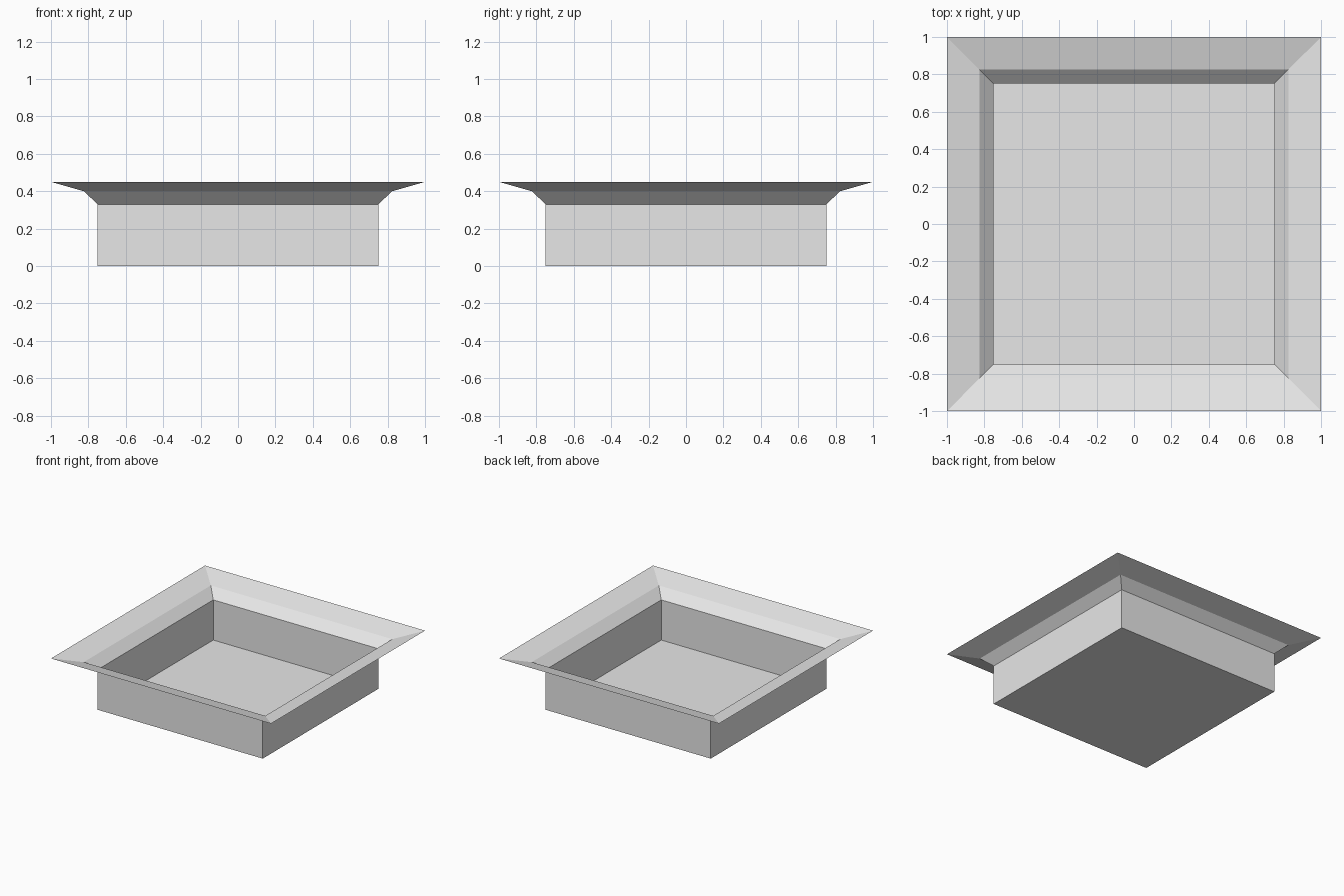
import bpy
import bmesh

cube = bpy.data.objects.get("Cube")
if cube:
    bpy.data.objects.remove(cube, do_unlink=True)

# Plain light grey
grey = bpy.data.materials.new("light grey")
grey.use_nodes = True
colour = (0.8, 0.8, 0.8, 1)
grey.diffuse_color = colour
grey.node_tree.nodes["Principled BSDF"].inputs["Base Color"].default_value = colour

# Square profile as (half width, height): floor edge, wall top, lip bend, rim
PROFILE = [(0.75, 0.0), (0.75, 0.33), (0.825, 0.4), (1.0, 0.45)]
CORNERS = [(-1, -1), (1, -1), (1, 1), (-1, 1)]

# Thin open tray: floor, upright walls and a two-step flared rim
bm = bmesh.new()
rings = [[bm.verts.new((x * w, y * w, z)) for x, y in CORNERS] for w, z in PROFILE]
bm.faces.new(reversed(rings[0]))
for low, high in zip(rings, rings[1:]):
    for i in range(len(CORNERS)):
        j = (i + 1) % len(CORNERS)
        bm.faces.new((low[i], low[j], high[j], high[i]))

mesh = bpy.data.meshes.new("square_tray")
bm.to_mesh(mesh)
bm.free()
mesh.materials.append(grey)
tray = bpy.data.objects.new("square_tray", mesh)
bpy.context.collection.objects.link(tray)
